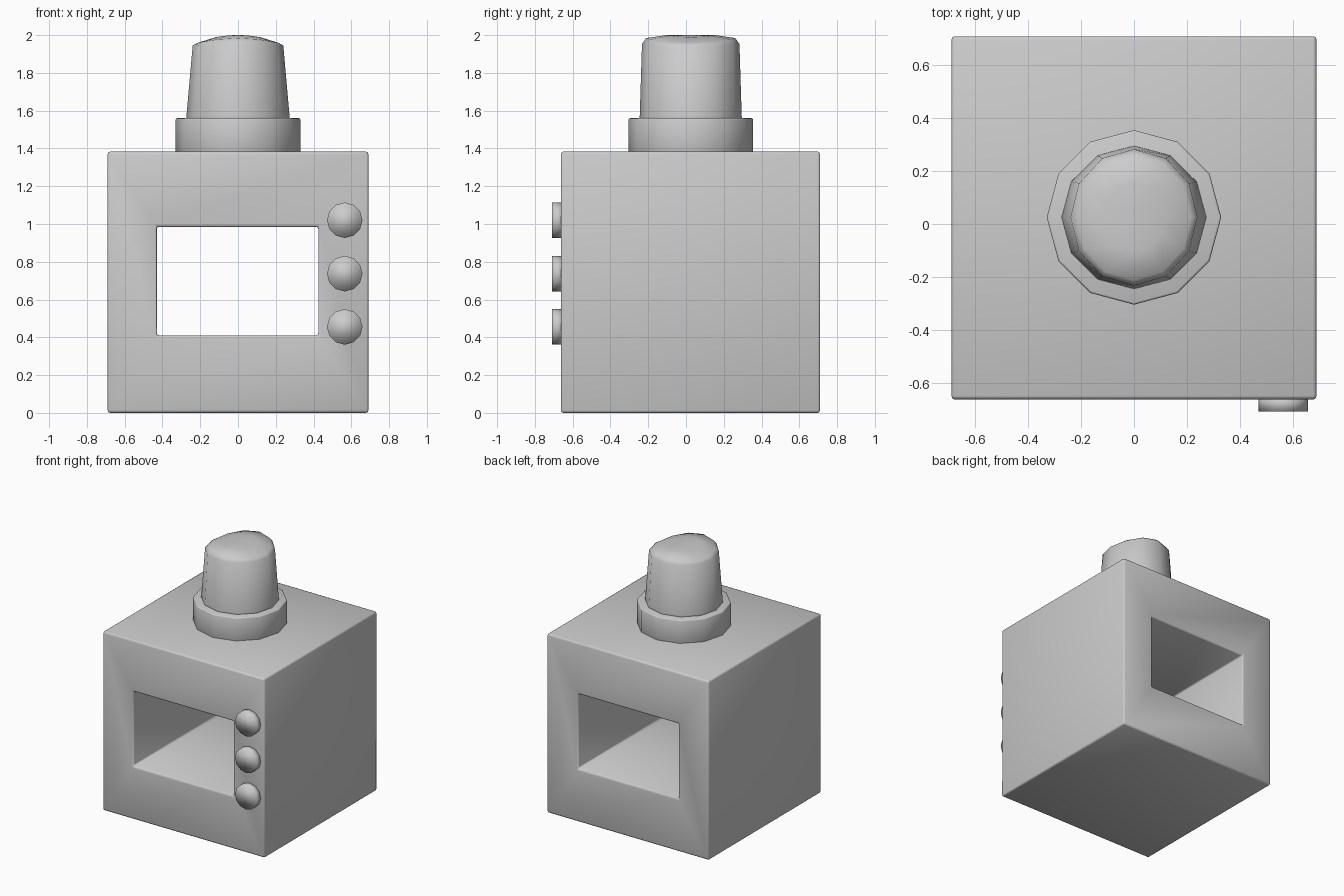
import bpy, bmesh
from math import sin, cos, pi, radians

if "Cube" in bpy.data.objects:
    bpy.data.objects.remove(bpy.data.objects["Cube"])


def make_object(name, bm):
    bmesh.ops.recalc_face_normals(bm, faces=bm.faces[:])
    mesh = bpy.data.meshes.new(name)
    bm.to_mesh(mesh)
    bm.free()
    ob = bpy.data.objects.new(name, mesh)
    bpy.context.collection.objects.link(ob)
    for p in mesh.polygons:
        p.use_smooth = True
    return ob


def soften(ob, width, segments=2):
    m = ob.modifiers.new("soft_edges", 'BEVEL')
    m.width = width
    m.segments = segments
    m.limit_method = 'ANGLE'
    m.angle_limit = radians(40)


def loft(name, rings):
    """Join rings of points with quads and close both ends."""
    bm = bmesh.new()
    loops = [[bm.verts.new(p) for p in r] for r in rings]
    n = len(loops[0])
    for a, b in zip(loops, loops[1:]):
        for i in range(n):
            j = (i + 1) % n
            bm.faces.new((a[i], a[j], b[j], b[i]))
    bm.faces.new(loops[0])
    bm.faces.new(loops[-1])
    return make_object(name, bm)


# Body: square block with a rectangular tunnel from front to back
def rect(x0, x1, z0, z1):
    return [(x0, z0), (x1, z0), (x1, z1), (x0, z1)]


bm = bmesh.new()
outer, inner = rect(-0.69, 0.69, 0, 1.383), rect(-0.43, 0.425, 0.41, 0.985)
fo, fi, bi, bo = [[bm.verts.new((x, y, z)) for x, z in r]
                  for r, y in ((outer, -0.663), (inner, -0.663), (inner, 0.71), (outer, 0.71))]
for a, b in ((fo, fi), (fi, bi), (bi, bo), (bo, fo)):
    for i in range(4):
        j = (i + 1) % 4
        bm.faces.new((a[i], a[j], b[j], b[i]))
soften(make_object("body", bm), 0.013)

# Collar and domed cap share a twelve-sided outline
CY = 0.025
unit = [(cos(i * pi / 6), sin(i * pi / 6)) for i in range(12)]


def ring(rx, ry, z, arch=0.0):
    return [(rx * c, CY + ry * s, z - arch * (rx * c) ** 2) for c, s in unit]


soften(loft("collar", [ring(0.33, 0.33, 1.37), ring(0.33, 0.33, 1.56)]), 0.008)

# Cap: tapered wall, then a top that arches across x
cap = loft("cap", [
    ring(0.275, 0.272, 1.54),
    ring(0.273, 0.27, 1.57),
    ring(0.24, 0.258, 1.953, 0.15),
    ring(0.216, 0.236, 1.984, 0.55),
    ring(0.12, 0.13, 2.0, 0.8),
    ring(0.03, 0.03, 2.0, 0.8),
])

# Three round buttons down the right of the front face
for k, z in enumerate((1.02, 0.737, 0.455)):
    disc = [[(0.565 + 0.094 * c, y, z + 0.094 * s) for c, s in unit] for y in (-0.65, -0.71)]
    loft(f"button_{k + 1}", disc)
